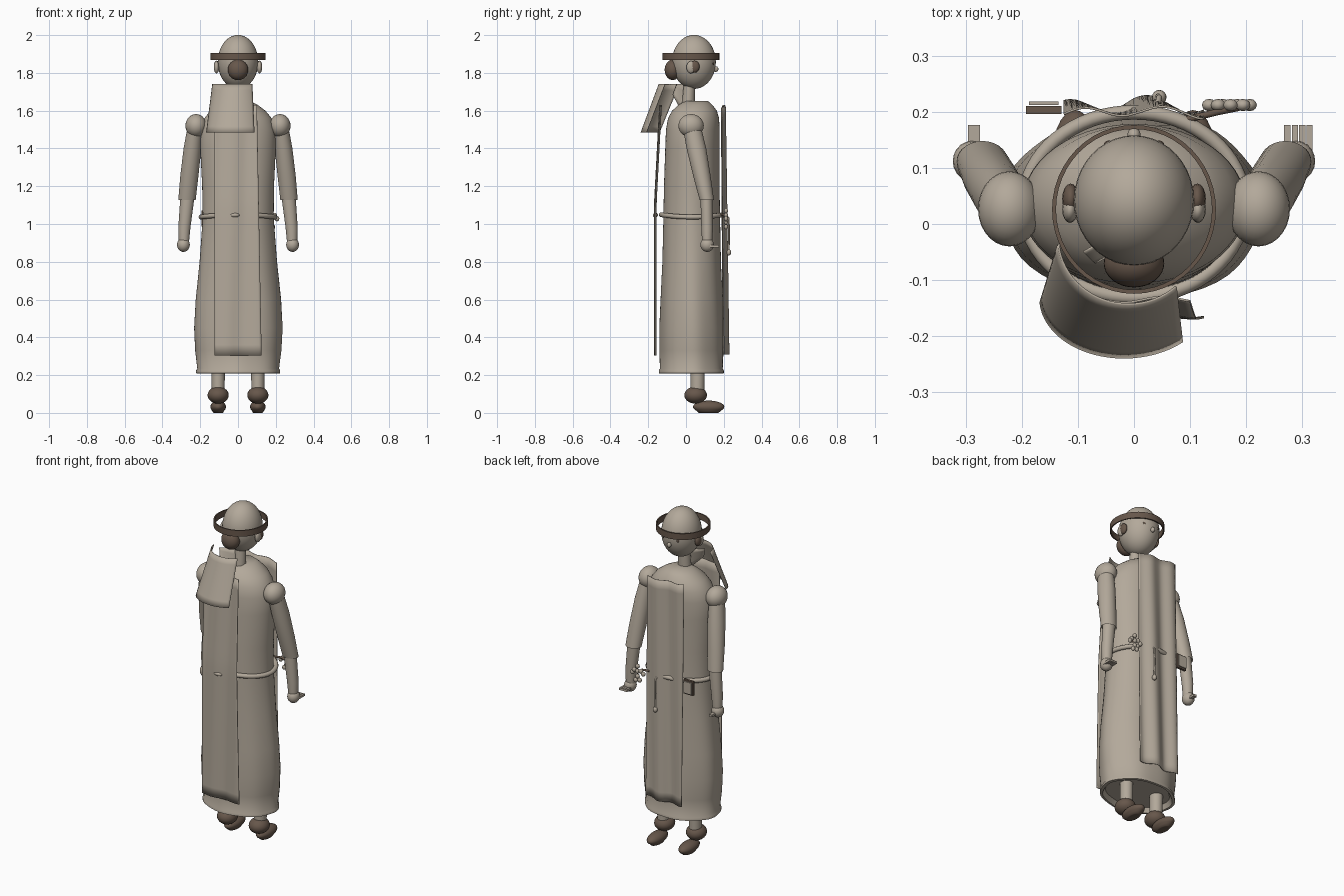
import bpy, bmesh, math
from mathutils import Vector

if "Cube" in bpy.data.objects:
    bpy.data.objects.remove(bpy.data.objects["Cube"])


def material(name, rgb):
    m = bpy.data.materials.new(name)
    m.diffuse_color = (*rgb, 1)
    m.use_nodes = True
    m.node_tree.nodes["Principled BSDF"].inputs["Base Color"].default_value = m.diffuse_color
    return m


TAN = material("warm_tan", (0.45, 0.395, 0.325))
BROWN = material("dark_brown", (0.135, 0.095, 0.07))


def finish(name, bm, mat, recalc=True):
    if recalc:
        bmesh.ops.recalc_face_normals(bm, faces=bm.faces)
    me = bpy.data.meshes.new(name)
    bm.to_mesh(me)
    bm.free()
    ob = bpy.data.objects.new(name, me)
    bpy.context.collection.objects.link(ob)
    me.materials.append(mat)
    bpy.ops.object.select_all(action='DESELECT')
    bpy.context.view_layer.objects.active = ob
    ob.select_set(True)
    bpy.ops.object.shade_smooth_by_angle(angle=math.radians(45))
    return ob


def ball(name, pos, size, mat, seg=24):
    bm = bmesh.new()
    bmesh.ops.create_uvsphere(bm, u_segments=seg, v_segments=seg // 2, radius=1)
    for v in bm.verts:
        v.co = Vector(pos) + Vector(a * b for a, b in zip(v.co, size))
    return finish(name, bm, mat)


def box(name, pos, size, mat):
    bm = bmesh.new()
    bmesh.ops.create_cube(bm, size=1)
    for v in bm.verts:
        v.co = Vector(pos) + Vector(a * b for a, b in zip(v.co, size))
    return finish(name, bm, mat)


def lathe(name, rows, mat, seg=48, fold=0.0):
    """Loft of horizontal ellipses given as (z, cx, cy, rx, ry), capped."""
    bm = bmesh.new()
    rings = []
    for z, cx, cy, rx, ry in rows:
        ring = []
        for i in range(seg):
            a = math.tau * i / seg
            k = 1 + fold * math.sin(7 * a + 2 * z) * min(1, max(0, 1.5 - z))
            ring.append(bm.verts.new((cx + rx * k * math.cos(a), cy + ry * k * math.sin(a), z)))
        rings.append(ring)
    for lo, hi in zip(rings, rings[1:]):
        for i in range(seg):
            j = (i + 1) % seg
            bm.faces.new((lo[i], lo[j], hi[j], hi[i]))
    bm.faces.new(rings[0][::-1])
    bm.faces.new(rings[-1])
    return finish(name, bm, mat)


def tube(name, points, radius, mat, closed=False):
    cu = bpy.data.curves.new(name, 'CURVE')
    cu.dimensions = '3D'
    cu.bevel_depth = radius
    cu.bevel_resolution = 3
    cu.use_fill_caps = True
    sp = cu.splines.new('POLY')
    sp.points.add(len(points) - 1)
    for p, co in zip(sp.points, points):
        p.co = (*co, 1)
    sp.use_cyclic_u = closed
    cu.materials.append(mat)
    ob = bpy.data.objects.new(name, cu)
    bpy.context.collection.objects.link(ob)


def sheet(name, fn, nu, nv, mat, thick=0.004):
    """Thin cloth from fn(u, v) with u and v in 0..1."""
    bm = bmesh.new()
    g = [[bm.verts.new(fn(i / nu, j / nv)) for i in range(nu + 1)] for j in range(nv + 1)]
    for j in range(nv):
        for i in range(nu):
            bm.faces.new((g[j][i], g[j][i + 1], g[j + 1][i + 1], g[j + 1][i]))
    ob = finish(name, bm, mat)
    mod = ob.modifiers.new("cloth", 'SOLIDIFY')
    mod.thickness = thick
    mod.offset = 0


# Head, face and hair
ball("head", (0, 0.042, 1.858), (0.107, 0.116, 0.143), TAN, 40)
ball("nose", (0, 0.158, 1.82), (0.012, 0.014, 0.015), TAN, 12)
ball("hair_bun", (0, -0.07, 1.816), (0.054, 0.043, 0.054), BROWN, 32)
for s in (-1, 1):
    ball("eye", (s * 0.045, 0.141, 1.85), (0.009, 0.008, 0.009), BROWN, 12)
    ball("ear", (s * 0.114, 0.026, 1.83), (0.014, 0.024, 0.033), TAN, 16)
    ball("hair_side", (s * 0.113, 0.045, 1.833), (0.015, 0.027, 0.032), BROWN, 16)

# Hair ring around the head
bm = bmesh.new()
loops = []
for r, z in ((0.146, 1.868), (0.146, 1.905), (0.139, 1.905), (0.139, 1.868)):
    loops.append([bm.verts.new((r * math.cos(math.tau * i / 48),
                                0.026 + 1.03 * r * math.sin(math.tau * i / 48), z)) for i in range(48)])
for k in range(4):
    a, b = loops[k], loops[(k + 1) % 4]
    for i in range(48):
        bm.faces.new((a[i], a[(i + 1) % 48], b[(i + 1) % 48], b[i]))
finish("hair_ring", bm, BROWN)

# Neck and long robe
lathe("neck", [(1.6, 0, 0.01, 0.04, 0.035), (1.76, 0, 0.02, 0.035, 0.03)], TAN, 20)
lathe("robe", [
    (0.235, 0, 0.03, 0.19, 0.145), (0.208, 0, 0.03, 0.205, 0.16), (0.21, 0, 0.03, 0.222, 0.172),
    (0.225, 0, 0.03, 0.222, 0.172), (0.235, 0, 0.03, 0.216, 0.166), (0.33, 0, 0.03, 0.228, 0.17),
    (0.45, 0, 0.03, 0.234, 0.17), (0.6, 0, 0.03, 0.226, 0.164), (0.8, 0, 0.03, 0.205, 0.155),
    (1.03, 0, 0.03, 0.188, 0.15), (1.2, 0, 0.03, 0.19, 0.147), (1.4, 0, 0.034, 0.2, 0.144),
    (1.5, 0, 0.036, 0.198, 0.142), (1.56, 0, 0.04, 0.178, 0.135), (1.6, 0, 0.045, 0.145, 0.118),
    (1.63, 0, 0.05, 0.105, 0.09), (1.652, 0, 0.055, 0.065, 0.06)], TAN, 56, 0.012)


# Long cloth panels at front and back
def front_panel(u, v):
    x = -0.125 + 0.25 * u
    wave = 0.013 * math.sin(11 * u + 1.2 * v) - 0.01 * abs(2 * u - 1)
    return x, 0.203 + 0.014 * v + wave * (0.7 + 0.3 * v), 1.63 - 1.32 * v - 0.015 * u * (1 - v)


def back_panel(u, v):
    half = 0.1 + 0.025 * v
    wave = 0.005 * math.sin(10 * u + 2 * v)
    return (-0.125 + u * (0.125 + half), -0.135 - 0.028 * min(1, 2.5 * v) + wave, 1.63 - 1.325 * v)


sheet("front_panel", front_panel, 24, 24, TAN)
sheet("back_panel", back_panel, 20, 24, TAN)


# Hood hanging behind the shoulders
def hood(u, v):
    a = math.radians(185 + 128 * u)
    top = Vector((-0.01 + 0.125 * math.cos(a), -0.025 + 0.118 * math.sin(a), 1.74))
    low = Vector((-0.015 + 0.152 * math.cos(a - 0.02), -0.13 + 0.108 * math.sin(a), 1.485))
    return top.lerp(low, v)


sheet("hood", hood, 24, 8, TAN)
sheet("hood_collar", lambda u, v: (-0.09 + 0.08 * u + 0.02 * v, -0.05 + 0.045 * u - 0.02 * v,
                                   1.74 - 0.14 * v * (0.4 + 0.6 * u)), 6, 4, TAN)

# Rope belt, knot and hanging cord
tube("belt", [(0.196 * math.cos(t), 0.034 + 0.165 * math.sin(t), 1.037 + 0.012 * math.sin(t) ** 2)
              for t in (math.tau * i / 64 for i in range(64))], 0.013, TAN, True)
ball("back_knot", (-0.018, -0.162, 1.047), (0.027, 0.014, 0.012), TAN, 16)
tube("belt_cord", [(0.04, 0.205, 1.05), (0.045, 0.226, 1.03), (0.043, 0.228, 0.95), (0.045, 0.226, 0.86)],
     0.005, TAN)
ball("cord_bead", (0.045, 0.226, 0.85), (0.013, 0.013, 0.017), TAN, 16)

# Small book on one side of the belt
box("book_cover", (-0.161, 0.203, 1.03), (0.063, 0.014, 0.085), BROWN)
box("book_front", (-0.161, 0.215, 1.03), (0.052, 0.006, 0.07), TAN)

# Beaded cross on the other side of the belt
tube("cross_strap", [(0.09, 0.185, 1.05), (0.15, 0.2, 1.05), (0.185, 0.207, 1.03)], 0.006, BROWN)
for dx, dz in ((0, 0), (-0.022, 0.005), (0.022, 0.005), (-0.038, -0.008), (0.034, -0.012),
               (0, 0.03), (0, -0.03), (0.012, -0.055), (-0.014, -0.05)):
    ball("cross_bead", (0.172 + dx, 0.212, 1.04 + dz), (0.013, 0.011, 0.014), TAN, 12)

for s in (-1, 1):
    # Arms with puffed shoulder, sleeve and hand
    ball("shoulder", (s * 0.222, 0.027, 1.52), (0.056, 0.067, 0.062), TAN, 28)
    lathe("sleeve", [(1.15, s * 0.268, 0.108, 0.03, 0.028), (1.128, s * 0.27, 0.11, 0.046, 0.038),
                     (1.25, s * 0.258, 0.085, 0.048, 0.046), (1.4, s * 0.241, 0.055, 0.047, 0.052),
                     (1.52, s * 0.226, 0.03, 0.04, 0.048)], TAN, 28)
    lathe("forearm", [(0.89, s * 0.287, 0.112, 0.026, 0.026), (0.98, s * 0.284, 0.112, 0.032, 0.031),
                      (1.16, s * 0.266, 0.108, 0.038, 0.032)], TAN, 24)
    ball("hand", (s * 0.289, 0.112, 0.89), (0.034, 0.036, 0.038), TAN, 20)
    # One pointing finger on one hand, an open row on the other
    for x in ((-0.29, -0.28) if s < 0 else (0.273, 0.287, 0.3, 0.313)):
        box("finger", (x, 0.15, 0.882), (0.011, 0.052, 0.013), TAN)

    # Legs and shoes
    lathe("leg", [(0.09, s * 0.105, 0.06, 0.034, 0.036), (0.28, s * 0.105, 0.062, 0.036, 0.038)], TAN, 24)
    ball("shoe_ankle", (s * 0.105, 0.051, 0.094), (0.056, 0.06, 0.045), BROWN, 28)
    foot = ball("shoe", (s * 0.105, 0.12, 0.032), (0.041, 0.083, 0.033), BROWN, 28)
    for v in foot.data.vertices:
        v.co.z = max(v.co.z, 0.0) if v.co.z > 0.008 else 0.0
